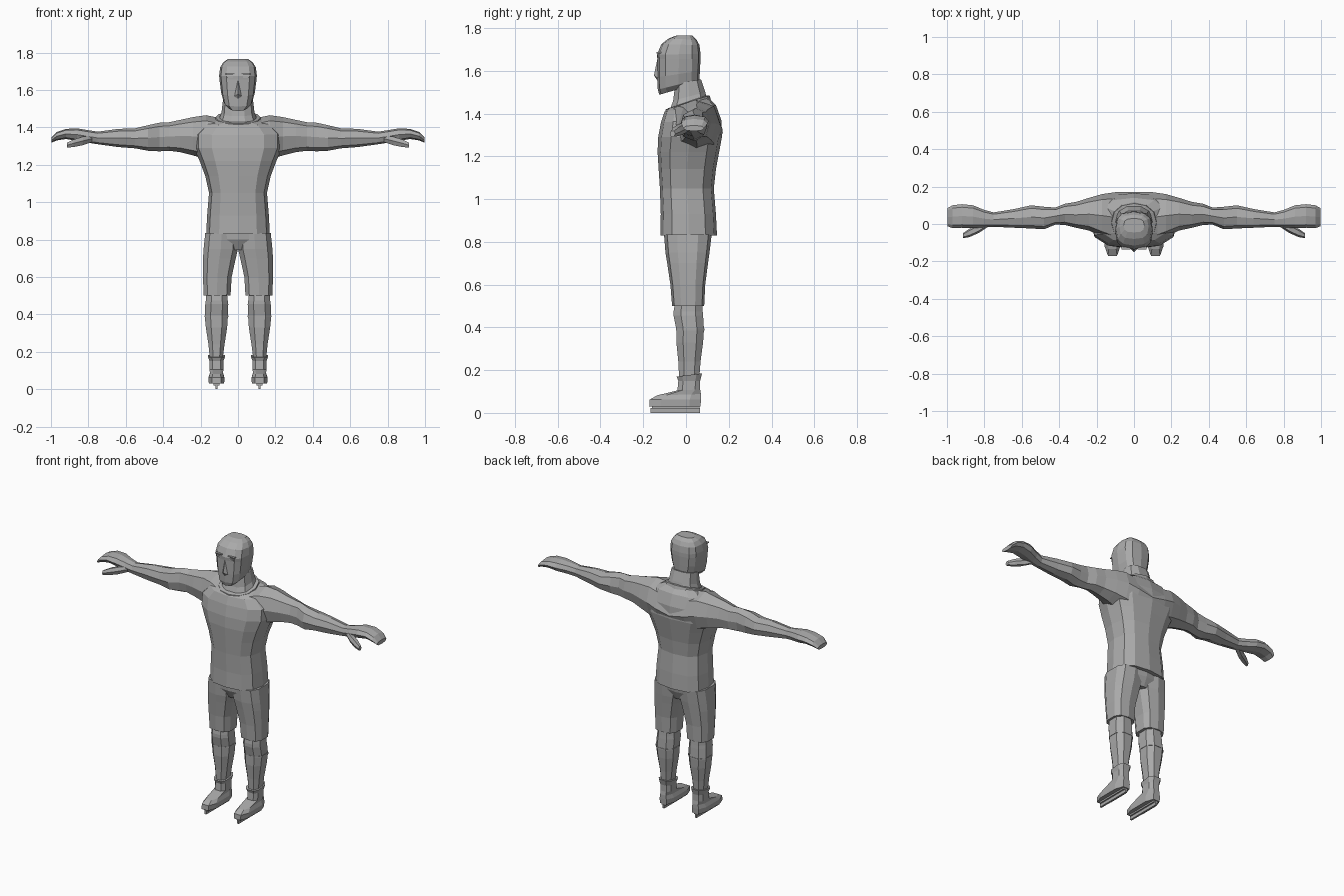
import bpy, bmesh, math
from mathutils import Vector

grey = bpy.data.materials.new("plain_grey")
grey.diffuse_color = (0.4, 0.4, 0.4, 1)


def make(name, bm, mirror=False):
    bmesh.ops.recalc_face_normals(bm, faces=bm.faces)
    me = bpy.data.meshes.new(name)
    bm.to_mesh(me)
    bm.free()
    me.materials.append(grey)
    ob = bpy.data.objects.new(name, me)
    bpy.context.collection.objects.link(ob)
    if mirror:
        ob.modifiers.new("mirror", 'MIRROR').use_mirror_merge = False
    return ob


def bridge(bm, rings, closed=True):
    """Skin a list of vertex rings, with optional end caps."""
    n = len(rings[0])
    for a, b in zip(rings, rings[1:]):
        for i in range(n):
            bm.faces.new((a[i], a[(i + 1) % n], b[(i + 1) % n], b[i]))
    if closed:
        bm.faces.new(rings[0])
        bm.faces.new(rings[-1])


def oval(n, power, turn):
    """Unit rounded box outline that reaches exactly +-1 on both axes."""
    pts = []
    for i in range(n):
        a = 2 * math.pi * (i + turn) / n
        c, s = math.cos(a), math.sin(a)
        pts.append((math.copysign(abs(c) ** power, c), math.copysign(abs(s) ** power, s)))
    mx, my = max(p[0] for p in pts), max(p[1] for p in pts)
    return [(p[0] / mx, p[1] / my) for p in pts]


def upright(name, sections, n=12, power=0.8, turn=0.0, mirror=False, closed=True):
    """Loft in z. Section: z at front, z at back, x0, x1, y front, y back."""
    bm = bmesh.new()
    rings = []
    for zf, zb, x0, x1, yf, yb in sections:
        rings.append([bm.verts.new(((x0 + x1) / 2 + u * (x1 - x0) / 2,
                                    (yf + yb) / 2 + v * (yb - yf) / 2,
                                    (zf + zb) / 2 + v * (zb - zf) / 2))
                      for u, v in oval(n, power, turn)])
    bridge(bm, rings, closed)
    return make(name, bm, mirror)


def sideways(name, sections, n=8, power=0.85, turn=0.0, both=False):
    """Loft in x. Section: x, y0, y1, z0, z1."""
    bm = bmesh.new()
    if both:
        sections = [(-s[0],) + s[1:] for s in reversed(sections) if s[0] > 0] + sections
    rings = []
    for x, y0, y1, z0, z1 in sections:
        rings.append([bm.verts.new((x, (y0 + y1) / 2 + u * (y1 - y0) / 2,
                                    (z0 + z1) / 2 + v * (z1 - z0) / 2))
                      for u, v in oval(n, power, turn)])
    bridge(bm, rings)
    return make(name, bm, not both)


def sym(z, zb, w, yf, yb):
    return (z, zb, -w, w, yf, yb)


# Shirt body, widening to the chest and closing at the neckline
shirt = upright("shirt", [
    sym(.83, .83, .17, -.12, .145), sym(.93, .93, .165, -.118, .14),
    sym(1.05, 1.05, .155, -.122, .13), sym(1.14, 1.14, .175, -.128, .14),
    sym(1.22, 1.22, .205, -.133, .155), sym(1.29, 1.29, .235, -.13, .168),
    sym(1.36, 1.37, .235, -.117, .165), sym(1.41, 1.44, .18, -.1, .14),
    sym(1.425, 1.475, .11, -.085, .105)], power=.75)

# Shoulders, arms and fingers in one sweep
arms = sideways("arms", [
    (0, -.10, .172, 1.2, 1.42), (.10, -.10, .17, 1.21, 1.45),
    (.17, -.07, .16, 1.23, 1.465), (.24, -.035, .14, 1.25, 1.455),
    (.31, -.02, .118, 1.268, 1.44), (.37, -.005, .108, 1.275, 1.427),
    (.42, -.003, .088, 1.272, 1.425), (.48, -.028, .092, 1.275, 1.412),
    (.55, -.024, .1, 1.288, 1.395), (.64, -.02, .08, 1.295, 1.392),
    (.75, -.015, .062, 1.31, 1.377), (.80, -.018, .075, 1.318, 1.385),
    (.86, -.022, .1, 1.328, 1.395), (.92, -.02, .106, 1.338, 1.392),
    (.97, -.022, .1, 1.33, 1.375), (.998, -.012, .085, 1.318, 1.345)], both=True)

# Fuse arms and shirt into one garment surface
fuse = shirt.modifiers.new("fuse", 'BOOLEAN')
fuse.operation, fuse.solver, fuse.object = 'UNION', 'EXACT', arms
bpy.context.view_layer.update()
fused = bpy.data.meshes.new_from_object(
    shirt.evaluated_get(bpy.context.evaluated_depsgraph_get()))
shirt.modifiers.clear()
shirt.data = fused
shirt.name = "shirt_and_arms"
bpy.data.objects.remove(arms)

# Thumbs point forward and outward
sideways("thumb", [(.78, -.015, .03, 1.322, 1.358), (.83, -.048, .0, 1.305, 1.35),
                   (.88, -.07, -.025, 1.295, 1.335), (.915, -.076, -.05, 1.292, 1.318)],
         n=6)

# Collar band, neck and head
upright("collar", [
    sym(1.40, 1.46, .125, -.098, .118), sym(1.42, 1.485, .12, -.095, .11),
    sym(1.425, 1.485, .1, -.08, .095), sym(1.40, 1.46, .1, -.08, .095)],
    power=.9, closed=False)
upright("neck", [sym(1.41, 1.46, .105, -.078, .1), sym(1.46, 1.5, .088, -.06, .09),
                 sym(1.54, 1.56, .08, -.05, .07)], n=10)
upright("head", [
    sym(1.488, 1.54, .05, -.125, .055), sym(1.512, 1.56, .076, -.132, .063),
    sym(1.57, 1.6, .09, -.134, .065), sym(1.655, 1.655, .099, -.134, .068),
    sym(1.675, 1.68, .101, -.136, .068), sym(1.725, 1.72, .095, -.115, .063),
    sym(1.752, 1.745, .078, -.08, .05), sym(1.765, 1.765, .055, -.045, .03)],
    power=.7)

# Nose wedge
bm = bmesh.new()
a, b, c, d, e = [bm.verts.new(p) for p in (
    (0, -.132, 1.665), (-.02, -.13, 1.565), (.02, -.13, 1.565),
    (0, -.15, 1.578), (0, -.128, 1.545))]
for f in ((a, b, d), (a, d, c), (b, e, d), (d, e, c), (a, c, e, b)):
    bm.faces.new(f)
make("nose", bm)


def block(name, x0, x1, y0, y1, z0, z1, mirror=True):
    bm = bmesh.new()
    bmesh.ops.create_cube(bm, size=1)
    for v in bm.verts:
        v.co = Vector(((x0 + x1) / 2 + v.co.x * (x1 - x0), (y0 + y1) / 2 + v.co.y * (y1 - y0),
                       (z0 + z1) / 2 + v.co.z * (z1 - z0)))
    return make(name, bm, mirror)


# Brows and eyes
block("brow", .02, .068, -.137, -.115, 1.682, 1.688)
block("eye", .028, .06, -.134, -.115, 1.664, 1.674)

# Hip section and wide shorts legs
upright("hips", [sym(.745, .745, .12, -.07, .09), sym(.80, .80, .172, -.1, .115),
                 sym(.86, .86, .16, -.105, .125)], power=.75)
upright("shorts_leg", [
    (.5, .5, .04, .184, -.065, .085), (.6, .6, .034, .187, -.073, .09),
    (.7, .7, .012, .187, -.088, .103), (.75, .75, 0, .184, -.096, .11),
    (.835, .835, 0, .175, -.103, .12)], n=10, power=.7, turn=.5, mirror=True)

# Knee and shin
upright("shin", [
    (.16, .16, .082, .15, -.032, .062), (.24, .24, .072, .158, -.036, .068),
    (.33, .33, .058, .172, -.045, .08), (.39, .39, .054, .178, -.045, .084),
    (.455, .455, .052, .175, -.058, .08), (.475, .475, .055, .172, -.058, .078),
    (.52, .52, .06, .17, -.05, .075)], n=8, power=.8, turn=.5, mirror=True)
upright("sock_band", [(.385, .385, .052, .18, -.047, .086), (.395, .395, .052, .18, -.047, .086)],
        n=8, power=.8, turn=.5, mirror=True)

# Skate boot: foot, ankle and flared cuff
upright("boot", [
    (.03, .03, .074, .156, -.172, .068), (.062, .062, .072, .158, -.17, .07),
    (.082, .088, .08, .15, -.135, .07), (.105, .11, .078, .152, -.04, .066),
    (.15, .15, .078, .152, -.036, .066), (.17, .185, .07, .16, -.044, .075)],
    n=8, power=.65, turn=.5, mirror=True)

# Blade holder and runner under each boot
block("blade_holder", .1, .13, -.16, .062, .02, .032)
block("blade", .109, .121, -.166, .066, 0, .022)
